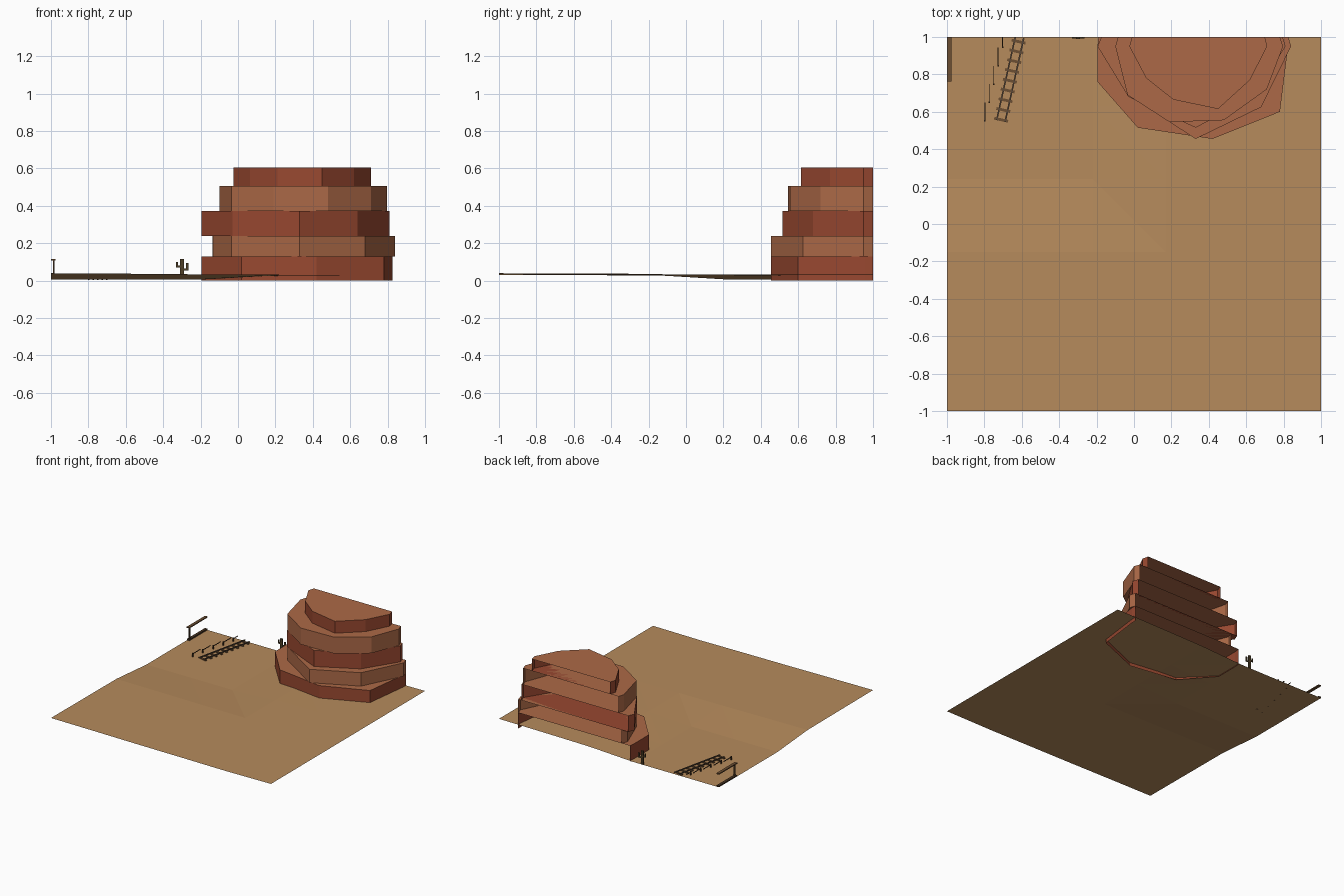
import bpy, bmesh, math
from mathutils import Vector

if "Cube" in bpy.data.objects:
    bpy.data.objects.remove(bpy.data.objects["Cube"])


def lin(c):
    c /= 255
    return c / 12.92 if c <= 0.04045 else ((c + 0.055) / 1.055) ** 2.4


def material(name, r, g, b):
    m = bpy.data.materials.new(name)
    m.diffuse_color = (lin(r), lin(g), lin(b), 1)
    m.use_nodes = True
    m.node_tree.nodes["Principled BSDF"].inputs["Base Color"].default_value = m.diffuse_color
    return m


SAND = material("sand", 182, 139, 92)
RED = material("red_rock", 152, 72, 48)
TAN = material("tan_rock", 172, 105, 71)
WOOD = material("weathered_wood", 108, 78, 50)
DARK = material("dark_wood", 72, 52, 34)
RAIL = material("rail_iron", 92, 74, 58)
CACTUS = material("cactus", 78, 62, 38)


def finish(name, bm, *mats):
    me = bpy.data.meshes.new(name)
    bm.to_mesh(me)
    bm.free()
    for m in mats:
        me.materials.append(m)
    ob = bpy.data.objects.new(name, me)
    bpy.context.collection.objects.link(ob)
    return ob


def add_box(bm, lo, hi):
    """Axis-aligned box between two corners."""
    verts = bmesh.ops.create_cube(bm, size=1)["verts"]
    for v in verts:
        v.co = Vector([lo[i] + (v.co[i] + 0.5) * (hi[i] - lo[i]) for i in range(3)])
    return verts


def boxes(name, mat, items):
    bm = bmesh.new()
    for lo, hi in items:
        add_box(bm, lo, hi)
    return finish(name, bm, mat)


# Desert floor: coarse grid, levelled low in the back left corner
def floor_height(x, y):
    if x < -0.2 and y > 0.2:
        return 0.005
    return 0.032 + 0.004 * math.sin(2.3 * x + 4.2) - 0.004 * y * (x < 0.5)


XS = (-1, -0.61, -0.22, 0.17, 0.56, 0.95, 1)
YS = (-1, -0.93, -0.54, -0.15, 0.24, 0.63, 1)
bm = bmesh.new()
grid = [[bm.verts.new((x, y, floor_height(x, y))) for x in XS] for y in YS]
for j in range(len(YS) - 1):
    for i in range(len(XS) - 1):
        a, b = grid[j][i], grid[j][i + 1]
        c, d = grid[j + 1][i + 1], grid[j + 1][i]
        bm.faces.new((a, b, d))
        bm.faces.new((b, c, d))
finish("desert_floor", bm, SAND)

# Mesa: stacked layers, open at the back where the plot ends
LAYERS = [
    (0.0, 0.13, RED, [(-0.19, 1), (-0.195, 0.95), (-0.195, 0.76), (0.02, 0.515),
                      (0.42, 0.455), (0.78, 0.60), (0.825, 0.96), (0.825, 1)]),
    (0.13, 0.24, TAN, [(-0.115, 1), (-0.135, 0.95), (-0.035, 0.69), (0.33, 0.455),
                       (0.68, 0.625), (0.84, 0.95), (0.825, 1)]),
    (0.24, 0.372, RED, [(-0.175, 1), (-0.195, 0.95), (-0.03, 0.68), (0.33, 0.515),
                        (0.64, 0.68), (0.81, 0.95), (0.795, 1)]),
    (0.372, 0.507, TAN, [(-0.085, 1), (-0.10, 0.95), (-0.035, 0.69), (0.19, 0.545),
                         (0.48, 0.555), (0.71, 0.72), (0.797, 0.95), (0.78, 1)]),
    (0.507, 0.605, RED, [(-0.01, 1), (-0.025, 0.95), (0.065, 0.78), (0.21, 0.665),
                         (0.45, 0.615), (0.62, 0.77), (0.712, 0.95), (0.70, 1)]),
]
for n, (z0, z1, mat, outline) in enumerate(LAYERS):
    bm = bmesh.new()
    low = [bm.verts.new((x, y, z0)) for x, y in outline]
    top = [bm.verts.new((x, y, z1)) for x, y in outline]
    for k in range(len(outline) - 1):
        bm.faces.new((low[k], low[k + 1], top[k + 1], top[k]))
    bm.faces.new(top).material_index = 1
    if n:
        bm.faces.new(low[::-1])
    finish(f"mesa_layer_{n + 1}", bm, mat, TAN)

# Railway: two rails on cross ties, running at a slant
START, END = Vector((-0.712, 0.55, 0)), Vector((-0.612, 0.998, 0))
along = (END - START).normalized()
side = Vector((along.y, -along.x, 0))


def slanted(name, mat, items):
    """Boxes in track coordinates: across, along, up."""
    bm = bmesh.new()
    for lo, hi in items:
        for v in add_box(bm, lo, hi):
            p = START + side * v.co.x + along * v.co.y
            v.co = (p.x, min(p.y, 1), v.co.z)
    finish(name, bm, mat)


length = (END - START).length
slanted("cross_ties", WOOD, [((-0.038, t * 0.0535, 0.005), (0.038, t * 0.0535 + 0.015, 0.012))
                             for t in range(9)])
slanted("rails", RAIL, [((s * 0.023 - 0.004, 0, 0.012), (s * 0.023 + 0.004, length, 0.019))
                        for s in (-1, 1)])

# Fence: stepped posts, each with a straight rail
POSTS = [(-0.797 + 0.0235 * k, 0.552 + 0.098 * k) for k in range(5)]
boxes("fence_posts", DARK, [((x - 0.004, y - 0.004, 0.004), (x + 0.004, y + 0.004, 0.036))
                            for x, y in POSTS])
boxes("fence_rails", DARK, [((x - 0.002, y, 0.026), (x + 0.002, min(y + 0.098, 1), 0.031))
                            for x, y in POSTS])

# Porch on the left edge: walkway, post and roof beam
boxes("porch_walkway", DARK, [((-1, 0.765, 0.005), (-0.978, 1, 0.016))])
boxes("porch_post", DARK, [((-0.99, 0.77, 0.005), (-0.98, 0.78, 0.11))])
boxes("porch_roof", WOOD, [((-1, 0.762, 0.108), (-0.976, 1, 0.116))])

# Cactus on the back edge, with two bent arms
boxes("cactus", CACTUS, [
    ((-0.31, 0.99, 0.005), (-0.29, 1, 0.117)),
    ((-0.33, 0.993, 0.07), (-0.31, 1, 0.081)), ((-0.332, 0.993, 0.07), (-0.321, 1, 0.1)),
    ((-0.29, 0.993, 0.055), (-0.268, 1, 0.066)), ((-0.277, 0.993, 0.055), (-0.265, 1, 0.095)),
])
